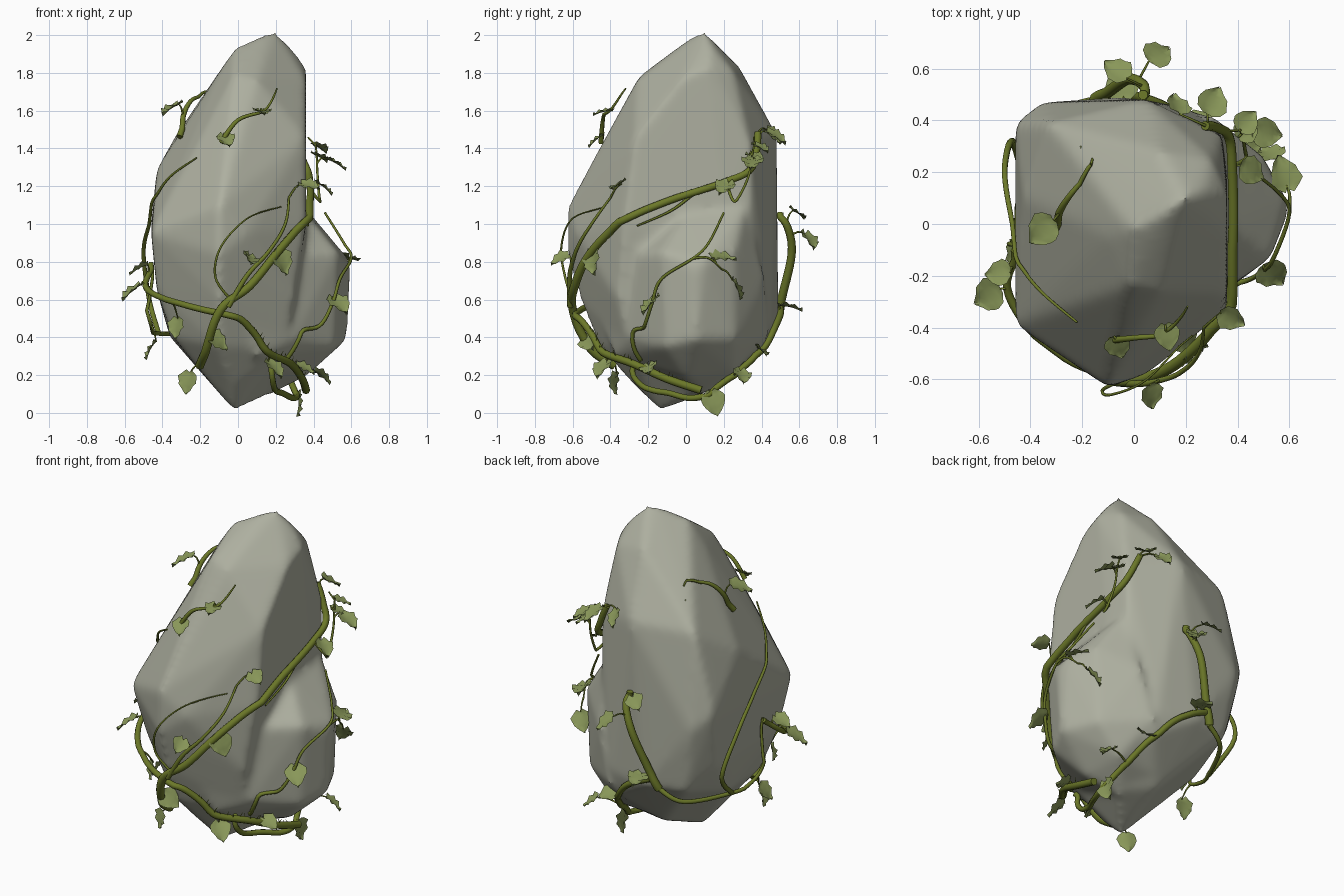
import bpy
import bmesh
import random
from mathutils import Vector
from mathutils.bvhtree import BVHTree

random.seed(4)
CM = 0.01  # all point lists are written in hundredths of a unit

cube = bpy.data.objects.get("Cube")
if cube:
    bpy.data.objects.remove(cube, do_unlink=True)


def material(name, red, green, blue):
    mat = bpy.data.materials.new(name)
    mat.use_nodes = True
    colour = (red, green, blue, 1)
    mat.diffuse_color = colour
    shader = next(n for n in mat.node_tree.nodes if n.type == "BSDF_PRINCIPLED")
    shader.inputs["Base Color"].default_value = colour
    shader.inputs["Roughness"].default_value = 0.9
    return mat


stone = material("stone_grey", 0.42, 0.43, 0.35)
bark = material("vine_olive", 0.15, 0.19, 0.022)
foliage = material("leaf_green", 0.25, 0.31, 0.10)


def add_object(name, data, mat):
    obj = bpy.data.objects.new(name, data)
    bpy.context.scene.collection.objects.link(obj)
    data.materials.append(mat)
    return obj


def add_hull(target, points):
    """Add the convex hull of a few corner points to the target bmesh."""
    hull = bmesh.new()
    for p in points:
        hull.verts.new(Vector(p) * CM)
    bmesh.ops.convex_hull(hull, input=hull.verts)
    loose = [v for v in hull.verts if not v.link_faces]
    bmesh.ops.delete(hull, geom=loose, context="VERTS")
    bmesh.ops.recalc_face_normals(hull, faces=hull.faces)
    mesh = bpy.data.meshes.new("hull_part")
    hull.to_mesh(mesh)
    hull.free()
    target.from_mesh(mesh)
    bpy.data.meshes.remove(mesh)


# Boulder: a tall main block and a lump that swells from its lower left side
main_block = [
    (20, 10, 202), (14, 6, 201), (-1, -2, 194), (28, 13, 194),
    (36, 12, 183), (30, 25, 181), (36, -2, 177), (10, 28, 184),
    (-10, -5, 179), (-2, -24, 179), (10, -26, 176), (-26, 20, 156),
    (-33, 39, 147), (5, 48, 148), (34, 34, 142), (2, -41, 148),
    (36, -27, 146), (-43, 10, 129), (-46, -39, 95), (-46, 39, 100),
    (-36, 47, 90), (-10, -63, 109), (-10, -63, 84), (5, -58, 95),
    (36, -33, 100), (36, 20, 110), (34, 35, 80), (-5, 49, 50),
    (20, 45, 50), (-30, 43, 50), (-43, 30, 65), (-43, -30, 65),
    (-10, -56, 60), (30, -36, 60), (-36, 10, 40), (-34, -25, 40),
    (-10, -46, 35), (25, -31, 35), (20, 41, 35), (0, 20, 15),
    (20, 10, 11), (-2, -28, 15), (-2, -14, 1),
]
side_lump = [
    (59, 10, 81), (60, 5, 76), (53, -13, 85), (50, 26, 86), (36, 0, 106),
    (33, 32, 112), (58, 5, 39), (51, -11, 35), (48, 26, 39), (36, 0, 19),
    (32, 26, 22), (30, -30, 40), (35, -25, 84), (30, 42, 72), (22, 44, 42),
    (10, -38, 30), (18, 8, 10), (5, 25, 20), (0, -50, 60),
]
bm = bmesh.new()
add_hull(bm, main_block)
add_hull(bm, side_lump)
rock_mesh = bpy.data.meshes.new("boulder")
bm.to_mesh(rock_mesh)
bm.free()
boulder = add_object("boulder", rock_mesh, stone)
remesh = boulder.modifiers.new("merge", "REMESH")
remesh.mode = "VOXEL"
remesh.voxel_size = 0.02
remesh.use_smooth_shade = True
soften = boulder.modifiers.new("soften", "SMOOTH")
soften.factor = 0.5
soften.iterations = 14

bpy.context.view_layer.update()
surface = BVHTree.FromObject(boulder, bpy.context.evaluated_depsgraph_get())


def rest_on_rock(p, low, high):
    """Keep a point between two heights above the stone."""
    spot, normal, _, _ = surface.find_nearest(p)
    height = (p - spot).dot(normal)
    if height < low:
        return spot + normal * low
    if height > high:
        return spot + (p - spot).normalized() * high
    return p


def smooth_path(points, steps=6):
    """Catmull-Rom curve through the points."""
    pts = [points[0]] + points + [points[-1]]
    path = []
    for a, b, c, d in zip(pts, pts[1:], pts[2:], pts[3:]):
        for i in range(steps):
            t = i / steps
            path.append(0.5 * (2 * b + (c - a) * t
                               + (2 * a - 5 * b + 4 * c - d) * t * t
                               + (3 * b - a - 3 * c + d) * t ** 3))
    return path + [points[-1]]


def tube(name, path, radius, tip):
    curve = bpy.data.curves.new(name, "CURVE")
    curve.dimensions = "3D"
    curve.bevel_depth = radius
    curve.bevel_resolution = 2
    curve.use_fill_caps = True
    spline = curve.splines.new("POLY")
    spline.points.add(len(path) - 1)
    for i, (point, p) in enumerate(zip(spline.points, path)):
        point.co = (*p, 1)
        point.radius = 1 + (tip - 1) * i / (len(path) - 1)
    add_object(name, curve, bark)


vine_points = []


def vine(name, radius, points, tip=0.5):
    path = smooth_path([Vector(p) * CM for p in points])
    path = [rest_on_rock(p, radius * 0.8, 0.08) for p in path]
    vine_points.extend(path)
    tube(name, path, radius, tip)
    return path


# Vines, thickest end first
vine("main_vine", 0.025, [
    (-25, -42, 20), (-18, -52, 33), (-9, -60, 55), (6, -59, 67), (20, -51, 84),
    (34, -34, 101), (38, -10, 112), (38, 20, 122), (36, 35, 130), (27, 37, 148)], 0.75)
front_path = vine("front_vine", 0.022, [
    (36, 8, 12), (34, -10, 18), (28, -28, 26), (16, -44, 32), (10, -54, 41),
    (0, -59, 50), (-20, -55, 55), (-38, -43, 60), (-49, -25, 67), (-44, -10, 79)], 0.7)
vine("under_vine", 0.019, [
    (-10, 46, 56), (8, 45, 46), (20, 38, 32), (25, 29, 23), (29, 17, 14),
    (32, 7, 6), (27, -6, 6), (20, -20, 12), (18, -28, 20), (17, -27, 30)], 0.8)
vine("back_vine", 0.024, [
    (-15, 48, 50), (-10, 51, 62), (-2, 56, 85), (4, 53, 100), (3, 46, 106)], 0.8)
vine("low_right_vine", 0.015, [
    (-15, 48, 50), (-28, 42, 43), (-42, 15, 42), (-50, -5, 45), (-47, -8, 60),
    (-44, -10, 80)])
vine("right_vine", 0.015, [
    (-42, 15, 42), (-47, 32, 60), (-50, 20, 85), (-47, 0, 100),
    (-44, -15, 113), (-36, -26, 125), (-22, -38, 135)], 0.3)
vine("front_tendril", 0.015, [
    (-5, -62, 56), (6, -64, 72), (16, -60, 84), (25, -50, 100), (27, -40, 114)], 0.4)
vine("loose_tendril", 0.008, [
    (-4, -60, 60), (-12, -64, 72), (-9, -66, 88), (5, -60, 103), (22, -42, 109)], 0.4)
vine("lump_vine", 0.012, [
    (25, -24, 28), (30, -24, 43), (43, -22, 46), (50, -18, 58),
    (54, -13, 71), (60, 4, 82), (56, 12, 90), (46, 20, 106)])
vine("lump_tendril", 0.008, [(60, 4, 82), (60, 12, 82), (57, 19, 76)])
vine("upper_front_vine", 0.014, [
    (-9, -45, 143), (0, -44, 155), (15, -42, 161), (22, -34, 173)], 0.3)
vine("upper_right_vine", 0.018, [
    (-29, -2, 145), (-29, 4, 157), (-24, 12, 166), (-15, 22, 168)], 0.4)
vine("left_tendril", 0.009, [
    (37, 22, 120), (44, 26, 112), (44, 33, 124), (45, 36, 136), (37, 36, 146)])
vine("side_tendril", 0.009, [(38, 4, 116), (38, -8, 107), (37, -26, 99)])

# Fine rootlets along the low end of the front vine
for p in front_path[3:26]:
    lean = Vector((random.uniform(-1, 1), random.uniform(-1, 1), 1.5))
    tube("rootlet", [p, p + lean * 0.025], 0.004, 0.2)


# Leaves: pointed, rippled blades, each on a stalk from the nearest vine
def add_leaf(target, base, along, up, length):
    side = along.cross(up).normalized()
    up = side.cross(along)
    widths = (0.14, 0.4, 0.5, 0.46, 0.38, 0.22, 0.02)
    rows = []
    for i, width in enumerate(widths):
        t = i / (len(widths) - 1)
        row = []
        for s in (-1, -0.5, 0, 0.5, 1):
            ripple = 0.06 * (-1) ** i * abs(s)
            lift = 0.12 * abs(s) - 0.3 * t * t + ripple
            back = 0.08 * abs(s) * (1 - t)
            offset = along * (t - back) + side * s * width + up * lift
            row.append(target.verts.new(base + offset * length))
        rows.append(row)
    for low, high in zip(rows, rows[1:]):
        for j in range(len(low) - 1):
            face = target.faces.new((low[j], low[j + 1], high[j + 1], high[j]))
            face.smooth = True


leaf_spots = [
    (10, 66, 92), (-7, 60, 106), (17, 47, 147), (31, 48, 147), (44, 37, 136),
    (52, 35, 133), (46, 20, 120), (58, 20, 83), (-15, 31, 160), (-36, -3, 162),
    (-53, -19, 77), (-57, -28, 65), (-33, -39, 45), (-6, -48, 145), (7, -67, 82),
    (38, -37, 121), (24, -50, 80), (-47, -12, 34), (-27, -38, 16), (54, -20, 58),
    (45, 30, 20), (33, 15, 5), (52, 28, 66), (20, -45, 24), (36, -20, 24),
    (-5, 55, 57), (25, 40, 34), (-10, -52, 38), (13, -44, 160), (44, 40, 141),
]
bm = bmesh.new()
for spot in leaf_spots:
    centre = Vector(spot) * CM
    root = min(vine_points, key=lambda p: (p - centre).length)
    _, outward, _, _ = surface.find_nearest(centre)
    jitter = Vector([random.uniform(-1, 1) for _ in range(3)])
    along = ((centre - root).normalized() + outward * 0.4 + jitter * 0.5)
    along.z = along.z * 0.5 - 0.4
    along.normalize()
    up = Vector((0, 0, 1)) + outward * 0.8 + jitter * 0.3
    size = random.uniform(0.1, 0.135)
    base = centre - along * size * 0.5
    add_leaf(bm, base, along, up, size)
    bend = (root + base) / 2 + Vector((0, 0, 0.015))
    tube("leaf_stalk", smooth_path([root, bend, base], 3), 0.006, 0.6)
leaf_mesh = bpy.data.meshes.new("leaves")
bm.to_mesh(leaf_mesh)
bm.free()
add_object("leaves", leaf_mesh, foliage)
